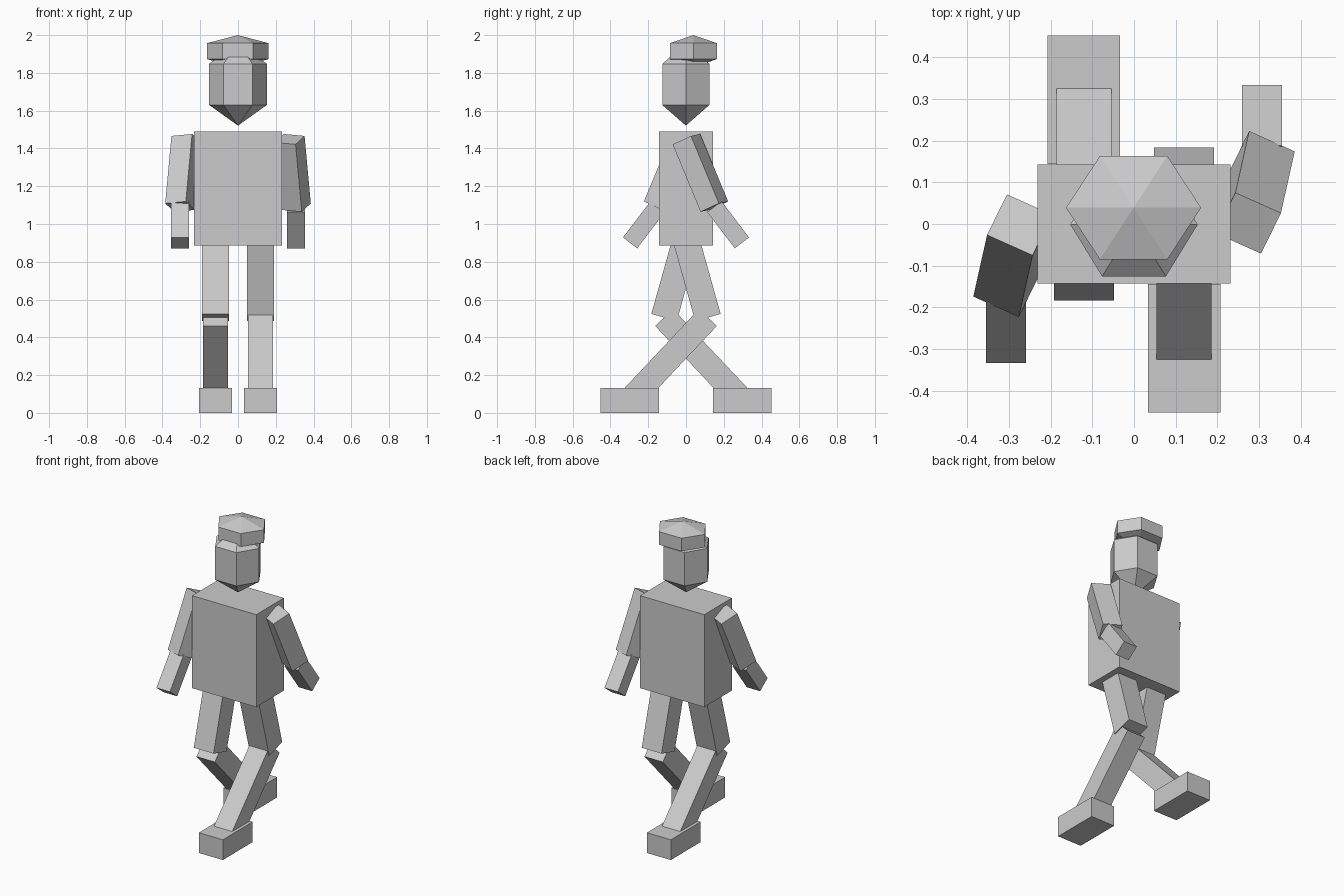
import bpy, bmesh, math
from mathutils import Matrix, Vector

default_cube = bpy.data.objects.get("Cube")
if default_cube:
    bpy.data.objects.remove(default_cube, do_unlink=True)

# One plain material for the whole figure
GREY = (0.6, 0.6, 0.6, 1.0)
grey = bpy.data.materials.new("plain_grey")
grey.use_nodes = True
grey.diffuse_color = GREY
shader = next(n for n in grey.node_tree.nodes if n.type == 'BSDF_PRINCIPLED')
shader.inputs["Base Color"].default_value = GREY


def finish(name, bm):
    bmesh.ops.recalc_face_normals(bm, faces=bm.faces)
    mesh = bpy.data.meshes.new(name)
    bm.to_mesh(mesh)
    bm.free()
    mesh.materials.append(grey)
    obj = bpy.data.objects.new(name, mesh)
    bpy.context.collection.objects.link(obj)
    return obj


def box(name, centre, size, frame=Matrix.Identity(4)):
    bm = bmesh.new()
    matrix = Matrix.Translation(centre) @ frame @ Matrix.Diagonal((*size, 1))
    bmesh.ops.create_cube(bm, size=1, matrix=matrix)
    return finish(name, bm)


def limb(name, start, end, width, depth, side=(1, 0, 0)):
    """Box running from start to end, its width lying along side."""
    start, end = Vector(start), Vector(end)
    axis = (start - end).normalized()
    across = Vector(side)
    across = (across - axis * across.dot(axis)).normalized()
    frame = Matrix((across, axis.cross(across), axis)).transposed().to_4x4()
    return box(name, (start + end) / 2, (width, depth, (end - start).length), frame)


def six_sided_ball(name, centre, rx, ry, half_height):
    """Six-sided prism with a shallow point above and below."""
    bm = bmesh.new()
    cx, cy, cz = centre
    rings = []
    for z in (-half_height / 2, half_height / 2):
        rings.append([bm.verts.new((cx + rx * math.cos(i * math.pi / 3),
                                    cy + ry * math.sin(i * math.pi / 3), cz + z))
                      for i in range(6)])
    bottom = bm.verts.new((cx, cy, cz - half_height))
    top = bm.verts.new((cx, cy, cz + half_height))
    low, high = rings
    for i in range(6):
        j = (i + 1) % 6
        bm.faces.new((low[i], low[j], high[j], high[i]))
        bm.faces.new((low[j], low[i], bottom))
        bm.faces.new((high[i], high[j], top))
    return finish(name, bm)


# Torso, floating head and cap
box("torso", (0, 0, 1.189), (0.464, 0.285, 0.604))
six_sided_ball("head", (0, -0.001, 1.739), 0.153, 0.144, 0.218)
six_sided_ball("cap", (-0.001, 0.039, 1.915), 0.162, 0.143, 0.085)

# Limbs: the right side is the left side turned half way round
for prefix, s in (("left", 1), ("right", -1)):
    def turn(x, y, z):
        return (s * x, s * y, z)

    # Arm, twisted at the shoulder
    shoulder, elbow, hand = turn(0.274, 0.002, 1.449), turn(0.307, 0.15, 1.092), turn(0.307, 0.296, 0.90)
    limb(prefix + "_upper_arm", shoulder, elbow, 0.12, 0.117, turn(0.11, -0.048, -0.013))
    limb(prefix + "_forearm", elbow, hand, 0.097, 0.095)

    # Leg and foot
    hip, knee, ankle = turn(0.12, 0, 0.92), turn(0.12, 0.116, 0.505), turn(0.12, -0.298, 0.066)
    limb(prefix + "_thigh", hip, knee, 0.143, 0.14)
    limb(prefix + "_shin", knee, ankle, 0.132, 0.13)
    box(prefix + "_foot", ankle, (0.174, 0.308, 0.132))
